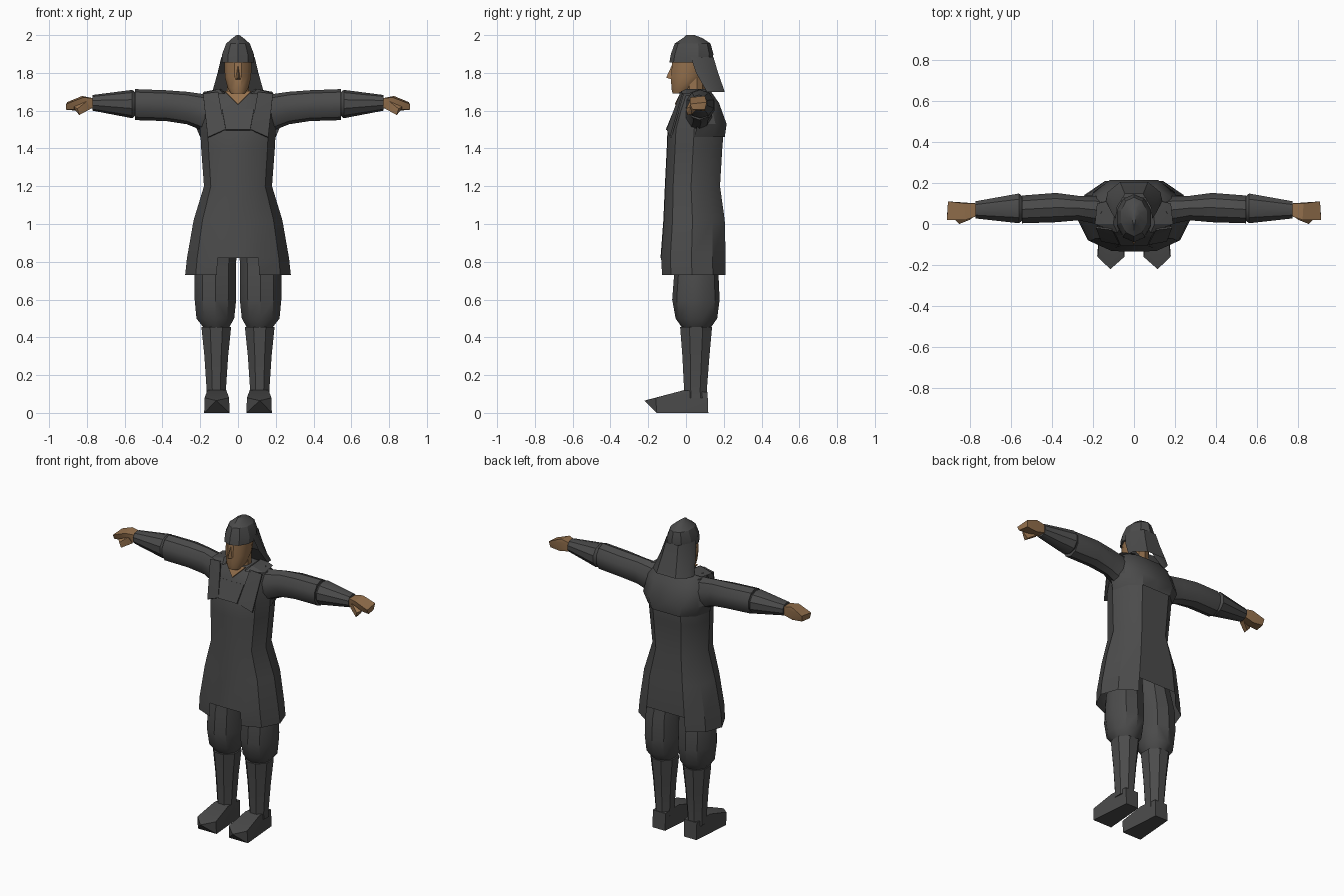
import bpy, bmesh, math
from mathutils import Vector

if "Cube" in bpy.data.objects:
    bpy.data.objects.remove(bpy.data.objects["Cube"])


def material(name, rgb):
    m = bpy.data.materials.new(name)
    m.use_nodes = True
    m.diffuse_color = (*rgb, 1)
    m.node_tree.nodes["Principled BSDF"].inputs["Base Color"].default_value = (*rgb, 1)
    return m


CLOTH = material("charcoal cloth", (0.07, 0.07, 0.07))
SKIN = material("brown skin", (0.3, 0.165, 0.075))


def finish(name, bm, mat, angle=35):
    bmesh.ops.recalc_face_normals(bm, faces=bm.faces)
    mesh = bpy.data.meshes.new(name)
    bm.to_mesh(mesh)
    bm.free()
    mesh.materials.append(mat)
    ob = bpy.data.objects.new(name, mesh)
    bpy.context.collection.objects.link(ob)
    bpy.ops.object.select_all(action="DESELECT")
    ob.select_set(True)
    bpy.context.view_layer.objects.active = ob
    bpy.ops.object.shade_smooth_by_angle(angle=math.radians(angle))
    return ob


def loft(name, rings, mat, caps=(True, True), drop=None, angle=35):
    """Skin a list of closed point rings; drop(centre) removes faces."""
    bm = bmesh.new()
    rows = [[bm.verts.new(p) for p in ring] for ring in rings]
    for a, b in zip(rows, rows[1:]):
        for i in range(len(a)):
            j = (i + 1) % len(a)
            bm.faces.new((a[i], a[j], b[j], b[i]))
    for use, row in zip(caps, (rows[0], rows[-1])):
        if use:
            bm.faces.new(row)
    if drop:
        gone = [f for f in bm.faces if drop(f.calc_center_median())]
        bmesh.ops.delete(bm, geom=gone, context="FACES")
    return finish(name, bm, mat, angle)


def hull(name, pts, mat):
    bm = bmesh.new()
    for p in pts:
        bm.verts.new(p)
    bmesh.ops.convex_hull(bm, input=bm.verts)
    return finish(name, bm, mat, 25)


def oval(n):
    return [(math.cos(t), math.sin(t)) for t in (2 * math.pi * (i + 0.5) / n for i in range(n))]


def level(shape, z, x0, x1, y0, y1):
    """Horizontal ring fitted to a box."""
    return [((x0 + x1) / 2 + u * (x1 - x0) / 2, (y0 + y1) / 2 + v * (y1 - y0) / 2, z) for u, v in shape]


def upright(shape, x, y0, y1, z0, z1):
    """Ring across the arm at distance x."""
    return [(x, (y0 + y1) / 2 + u * (y1 - y0) / 2, (z0 + z1) / 2 + v * (z1 - z0) / 2) for u, v in shape]


def mirrored(pts, s):
    return [(s * x, y, z) for x, y, z in pts]


# Tunic with notched hem at front and back
half = [(0, -1), (0.4, -0.98), (0.8, -0.7), (1, -0.05), (0.86, 0.6), (0.5, 1)]
body = half + [(0, 1)] + [(-x, y) for x, y in reversed(half[1:])]
tunic = [(0.73, 0.28, -0.13, 0.21), (0.82, 0.27, -0.135, 0.21), (1.02, 0.235, -0.12, 0.205),
         (1.2, 0.18, -0.112, 0.18), (1.4, 0.195, -0.102, 0.192), (1.5, 0.2, -0.098, 0.2),
         (1.6, 0.2, -0.062, 0.175), (1.68, 0.185, -0.025, 0.14), (1.7, 0.1, -0.01, 0.125)]
loft("tunic", [level(body, z, -w, w, a, b) for z, w, a, b in tunic], CLOTH, (False, True),
     lambda c: c.z < 0.82 and abs(c.x) < 0.1)

# Yoke across the back of the shoulders
yoke = [(1.46, 0.2, -0.1, 0.205), (1.53, 0.23, -0.08, 0.215), (1.64, 0.21, -0.05, 0.175), (1.705, 0.16, -0.02, 0.13)]
loft("back_yoke", [level(body, z, -w, w, a, b) for z, w, a, b in yoke], CLOTH, (False, False),
     lambda c: c.y < 0.04)

# Neckline, bib and shoulder straps
def plate(name, pts, mat, depth=0.008):
    return hull(name, pts + [Vector(p) + Vector((0, depth, -depth / 2)) for p in pts], mat)


plate("neckline", [(-0.07, -0.025, 1.705), (0.07, -0.025, 1.705), (0, -0.06, 1.635)], SKIN)
plate("bib", [(-0.065, -0.107, 1.5), (0.065, -0.107, 1.5), (0.085, -0.062, 1.61), (-0.085, -0.062, 1.61)], CLOTH)
for s, side in ((1, "left"), (-1, "right")):
    strap = [(0.07, -0.102, 1.5), (0.16, -0.085, 1.46), (0.185, -0.02, 1.69), (0.105, -0.03, 1.7)]
    plate(side + "_shoulder_strap", mirrored(strap, s), CLOTH)
    collar = [(0.06, 0.0, 1.69), (0.08, -0.045, 1.69), (0.19, 0.0, 1.69), (0.1, 0.0, 1.715), (0.18, 0.1, 1.7), (0.09, 0.12, 1.715)]
    hull(side + "_collar", mirrored(collar, s), CLOTH)

# Legs: baggy breeches, boot shafts and pointed shoes
    breeches = [(0.45, 0.045, 0.185, -0.02, 0.13), (0.5, 0.015, 0.225, -0.055, 0.165),
                (0.6, 0.004, 0.235, -0.073, 0.178), (0.73, 0.004, 0.235, -0.063, 0.172),
                (0.95, 0.004, 0.19, -0.05, 0.14)]
    loft(side + "_breeches", [mirrored(level(oval(10), *r), s) for r in breeches], CLOTH)
    shaft = [(0.08, 0.058, 0.172, -0.015, 0.118), (0.12, 0.06, 0.17, -0.015, 0.115),
             (0.3, 0.047, 0.183, -0.025, 0.13), (0.455, 0.03, 0.2, -0.038, 0.145)]
    loft(side + "_boot_shaft", [mirrored(level(oval(8), *r), s) for r in shaft], CLOTH)
    shoe = [(0.115, -0.22, 0.065)]
    for x in (-1, 1):
        shoe += [(0.112 + x * w, y, z) for w, y, z in
                 ((0.045, 0.118, 0), (0.045, 0.114, 0.11), (0.05, -0.012, 0.12), (0.067, -0.155, 0), (0.065, -0.16, 0.08))]
    hull(side + "_shoe", mirrored(shoe, s), CLOTH)

# Arms: sleeve, cuff and hand
    sleeve = [(0.12, -0.01, 0.14, 1.46, 1.68), (0.2, 0.0, 0.14, 1.5, 1.69), (0.27, 0.015, 0.14, 1.528, 1.7),
              (0.38, 0.005, 0.155, 1.545, 1.708), (0.545, 0, 0.142, 1.55, 1.714)]
    loft(side + "_sleeve", [mirrored(upright(oval(10), *r), s) for r in sleeve], CLOTH)
    cuff = [(0.535, 0.02, 0.13, 1.58, 1.69), (0.56, 0.0, 0.152, 1.56, 1.71), (0.77, 0.025, 0.113, 1.6, 1.683)]
    loft(side + "_cuff", [mirrored(upright(oval(10), *r), s) for r in cuff], CLOTH)
    fist = [(0.76, 0.04, 1.615), (0.76, 0.1, 1.615), (0.76, 0.04, 1.665), (0.76, 0.1, 1.665),
            (0.82, 0.02, 1.67), (0.825, 0.1, 1.678), (0.905, 0.11, 1.645), (0.91, 0.02, 1.635),
            (0.91, 0.035, 1.605), (0.9, 0.1, 1.605), (0.83, 0.1, 1.598)]
    hull(side + "_fist", mirrored(fist, s), SKIN)
    thumb = [(0.78, 0.035, 1.61), (0.79, 0.06, 1.61), (0.8, 0.02, 1.65), (0.85, 0.0, 1.61),
             (0.86, 0.03, 1.6), (0.84, 0.005, 1.577), (0.84, 0.03, 1.58), (0.87, 0.02, 1.62)]
    hull(side + "_thumb", mirrored(thumb, s), SKIN)

# Head, neck and nose
loft("neck", [level(oval(10), z, -w, w, a, b) for z, w, a, b in
              ((1.6, 0.07, -0.02, 0.11), (1.69, 0.06, -0.025, 0.1), (1.8, 0.06, -0.02, 0.1))], SKIN)
head = [(1.69, 0.038, -0.072, -0.01), (1.72, 0.057, -0.08, 0.06), (1.78, 0.072, -0.082, 0.1),
        (1.87, 0.075, -0.075, 0.12)]
loft("head", [level(oval(12), z, -w, w, a, b) for z, w, a, b in head], SKIN)
hull("nose", [(-0.015, -0.075, 1.765), (0.015, -0.075, 1.765), (0, -0.105, 1.775), (0, -0.075, 1.84)], SKIN)

# Cap and flared neck flap
cap = [(1.855, 0.088, -0.088, 0.14), (1.9, 0.088, -0.08, 0.145), (1.955, 0.066, -0.06, 0.13),
       (1.985, 0.03, -0.015, 0.085), (2.0, 0.008, 0.0, 0.045)]
loft("cap", [level(oval(10), z, -w, w, a, b) for z, w, a, b in cap], CLOTH, angle=25)
fold = [(1, -0.3), (0.95, 0.3), (0.5, 1)]
fold = fold + [(-x, y) for x, y in reversed(fold)]
flap = [(1.885, 0.088, -0.04, 0.145), (1.8, 0.108, -0.01, 0.17), (1.7, 0.136, 0.06, 0.205)]
loft("neck_flap", [level(fold, z, -w, w, a, b) for z, w, a, b in flap], CLOTH, (False, False),
     lambda c: c.y < 0.08 and abs(c.x) < 0.02)
